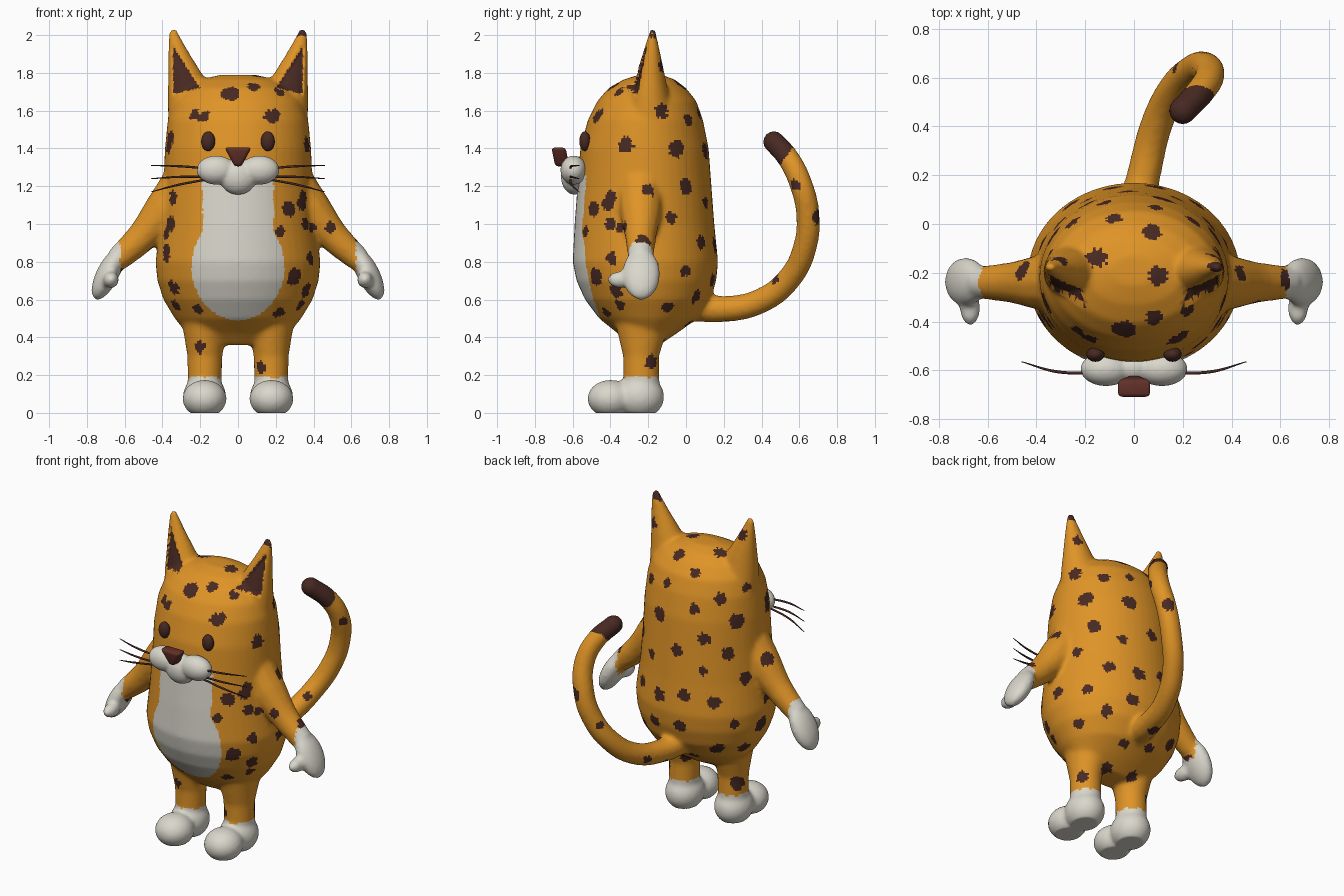
import bpy, bmesh, math, random
from mathutils import Vector, Matrix, noise, kdtree
from mathutils.bvhtree import BVHTree

cube = bpy.data.objects.get("Cube")
if cube:
    bpy.data.objects.remove(cube)
random.seed(4)


def material(name, rgb):
    m = bpy.data.materials.new(name)
    m.use_nodes = True
    m.diffuse_color = (*rgb, 1)
    m.node_tree.nodes["Principled BSDF"].inputs["Base Color"].default_value = (*rgb, 1)
    return m


orange = material("orange fur", (0.74, 0.295, 0.02))
cream = material("cream fur", (0.70, 0.68, 0.60))
brown = material("dark brown", (0.065, 0.022, 0.016))
nose_brown = material("nose brown", (0.12, 0.03, 0.02))


def make_object(name, bm, *mats):
    me = bpy.data.meshes.new(name)
    bm.to_mesh(me)
    bm.free()
    ob = bpy.data.objects.new(name, me)
    bpy.context.collection.objects.link(ob)
    for m in mats:
        me.materials.append(m)
    me.shade_smooth()
    return ob


def ball(bm, centre, size, tilt=0):
    mat = (Matrix.Translation(centre) @ Matrix.Rotation(tilt, 4, 'Y')
           @ Matrix.Diagonal((*size, 1)))
    bmesh.ops.create_uvsphere(bm, u_segments=32, v_segments=20, radius=1, matrix=mat)


def loft(bm, rows, side=1, count=48):
    """Stack ellipses given as height, x range and y range."""
    rings = []
    for z, x0, x1, y0, y1 in rows:
        rings.append([bm.verts.new((
            side * ((x0 + x1) / 2 + (x1 - x0) / 2 * math.cos(a)),
            (y0 + y1) / 2 + (y1 - y0) / 2 * math.sin(a), z))
            for a in (math.tau * i / count for i in range(count))])
    faces = [bm.faces.new(rings[0]), bm.faces.new(rings[-1])]
    for low, high in zip(rings, rings[1:]):
        for i in range(count):
            j = (i + 1) % count
            faces.append(bm.faces.new((low[i], low[j], high[j], high[i])))
    bmesh.ops.recalc_face_normals(bm, faces=faces)


def tube(bm, points):
    """Sweep a round section along points of x, y, z, radius."""
    cu = bpy.data.curves.new("path", 'CURVE')
    cu.dimensions = '3D'
    cu.bevel_depth = 1
    cu.bevel_resolution = 4
    cu.use_fill_caps = True
    sp = cu.splines.new('BEZIER')
    sp.bezier_points.add(len(points) - 1)
    for p, (x, y, z, r) in zip(sp.bezier_points, points):
        p.co, p.radius = (x, y, z), r
        p.handle_left_type = p.handle_right_type = 'AUTO'
    ob = bpy.data.objects.new("path", cu)
    bpy.context.collection.objects.link(ob)
    dg = bpy.context.evaluated_depsgraph_get()
    me = bpy.data.meshes.new_from_object(ob.evaluated_get(dg))
    bm.from_mesh(me)
    bpy.data.objects.remove(ob)
    bpy.data.meshes.remove(me)
    bmesh.ops.remove_doubles(bm, verts=bm.verts, dist=0.0001)


def fuse(ob, voxel, rounds):
    """Blend overlapping parts into one soft skin."""
    rm = ob.modifiers.new("fuse", 'REMESH')
    rm.mode, rm.voxel_size = 'VOXEL', voxel
    sm = ob.modifiers.new("soften", 'SMOOTH')
    sm.factor, sm.iterations = 0.5, rounds
    dg = bpy.context.evaluated_depsgraph_get()
    me = bpy.data.meshes.new_from_object(ob.evaluated_get(dg))
    ob.modifiers.clear()
    mats = list(ob.data.materials)
    ob.data = me
    me.materials.clear()
    for m in mats:
        me.materials.append(m)
    me.shade_smooth()


# Torso and head
bm = bmesh.new()
torso = [(.36, .20, -.30, -.14), (.42, .27, -.36, -.05), (.5, .335, -.46, .06),
         (.6, .395, -.535, .13), (.7, .427, -.58, .16), (.8, .437, -.60, .17),
         (1, .41, -.59, .15), (1.2, .395, -.575, .135), (1.4, .387, -.56, .12),
         (1.55, .372, -.52, .09), (1.65, .34, -.47, .055), (1.72, .28, -.41, 0),
         (1.765, .2, -.33, -.06), (1.79, .09, -.25, -.13)]
loft(bm, [(z, -w, w, y0, y1) for z, w, y0, y1 in torso])

# Ears, arms, hands, legs and feet
for s in (-1, 1):
    loft(bm, [(1.55, .09, .37, -.33, -.06), (1.68, .13, .372, -.3, -.09),
              (1.78, .18, .37, -.27, -.11), (1.9, .255, .37, -.23, -.135),
              (2.0, .31, .367, -.2, -.155), (2.035, .325, .36, -.19, -.165)], s)
    tube(bm, [(s * .26, -.24, 1.24, .13), (s * .38, -.24, 1.08, .115),
              (s * .51, -.24, .93, .083), (s * .64, -.24, .81, .066)])
    ball(bm, (s * .69, -.237, .735), (.06, .1, .15), -s * .46)
    ball(bm, (s * .672, -.345, .705), (.042, .072, .045))
    loft(bm, [(.08, .09, .265, -.33, -.14), (.3, .083, .268, -.333, -.143),
              (.5, .05, .3, -.38, -.08)], s)
    ball(bm, (s * .177, -.40, .075), (.117, .122, .1))
    ball(bm, (s * .177, -.245, .085), (.115, .13, .115))

# Tail
tail = [(0, .02, .57, .085), (.04, .2, .55, .07), (.09, .4, .595, .067),
        (.16, .55, .715, .065), (.24, .63, .88, .064), (.29, .645, 1.05, .063),
        (.31, .605, 1.22, .062), (.27, .54, 1.35, .06), (.2, .465, 1.435, .058)]
tube(bm, tail)
ball(bm, tail[-1][:3], (.058, .058, .058))

body = make_object("body", bm, orange, cream, brown)
fuse(body, 0.0125, 10)


# Coat markings
def in_ear(p, n):
    x = abs(p.x)
    return (n.y < -.25 and p.y < -.14 and x < .343
            and 1.69 + (.34 - x) * .2 < p.z < 1.93 - (.34 - x) * 1.5)


def is_cream(p):
    x, z = abs(p.x), p.z
    fuzz = noise.noise(p * 45) * .012
    if z < .19 + fuzz or (x > .625 + fuzz and z < .9):
        return True
    oval = (x / .245) ** 2 + ((z - .775) / .285) ** 2 < 1
    return p.y < -.3 and (oval or (x < .188 + fuzz / 2 and .9 < z < 1.26))


bm = bmesh.new()
bm.from_mesh(body.data)
bm.normal_update()
for v in [v for v in bm.verts if in_ear(v.co, v.normal)]:
    v.co.y += .018
for v in bm.verts:
    v.co.z = max(v.co.z, 0)
bm.normal_update()
tree = BVHTree.FromBMesh(bm)

front_spots = [(-.04, 1.69), (.08, 1.73), (.2, 1.58), (.22, 1.7), (-.23, 1.58),
               (-.36, 1.45), (-.38, .95), (-.38, .86), (-.34, .66), (-.21, .55),
               (.27, 1.08), (.34, 1.11), (.39, .98), (.22, .96), (.38, .82),
               (.3, .72), (.36, .65), (.22, .53), (-.2, .35), (.12, .24), (.49, .98)]
side_spots = [(-.47, 1.57), (-.32, 1.42), (-.13, 1.6), (-.4, 1.14), (-.4, 1),
              (-.4, .82), (-.05, 1.4), (0, 1.2), (-.08, 1.03), (.08, .9),
              (0, .75), (-.18, .27), (-.1, .56), (-.35, .57)]
rays = [((x, -2, z), (0, 1, 0)) for x, z in front_spots]
rays += [((s * 2, y, z), (-s, 0, 0)) for y, z in side_spots for s in (-1, 1)]
hits = [tree.ray_cast(Vector(o), Vector(d))[0] for o, d in rays]
spots = [h for h in hits if h]
for f in random.sample(list(bm.faces), 4000):
    p = f.calc_center_median()
    if p.z > .25 and (f.normal.y > -.1 or p.y > .2):
        if all((p - q).length > .17 for q in spots):
            spots.append(p)

kd = kdtree.KDTree(len(spots))
for i, p in enumerate(spots):
    kd.insert(p, i)
kd.balance()
sizes = [random.uniform(.028, .048) for p in spots]
for f in bm.faces:
    p = f.calc_center_median()
    near, i, dist = kd.find(p)
    tail_tip = p.y > .3 and p.z > 1.3 and p.y - (p.z - 1.37) * .7 < .54
    if is_cream(p):
        f.material_index = 1
    elif in_ear(p, f.normal) or tail_tip or dist < sizes[i] + noise.noise(p * 50) * .016:
        f.material_index = 2
    f.smooth = True
bm.to_mesh(body.data)
bm.free()

# Muzzle
bm = bmesh.new()
for s in (-1, 1):
    ball(bm, (s * .115, -.595, 1.285), (.105, .07, .077))
ball(bm, (0, -.59, 1.25), (.1, .072, .095))
muzzle = make_object("muzzle", bm, cream)
fuse(muzzle, 0.009, 6)

# Nose: a rounded wedge, narrow at the bottom
bm = bmesh.new()
bmesh.ops.create_cube(bm, size=1)
for v in bm.verts:
    wide = .072 if v.co.z > 0 else .018
    v.co = (v.co.x * 2 * wide, -.665 + v.co.y * .075 - v.co.z * .02, 1.355 + v.co.z * .1)
nose = make_object("nose", bm, nose_brown)
bevel = nose.modifiers.new("round", 'BEVEL')
bevel.width, bevel.segments = .018, 3

# Eyes and whiskers
whiskers = bmesh.new()
for s, label in ((-1, "right"), (1, "left")):
    bm = bmesh.new()
    ball(bm, (s * .158, -.535, 1.438), (.037, .03, .052))
    make_object(label + "_eye", bm, brown)
    for start, end in ((1.295, 1.31), (1.25, 1.24), (1.235, 1.17)):
        tube(whiskers, [(s * .17, -.612, start, .006),
                        (s * .32, -.605, (start + end) / 2 + .004, .006),
                        (s * .46, -.565, end, .002)])
make_object("whiskers", whiskers, brown)
